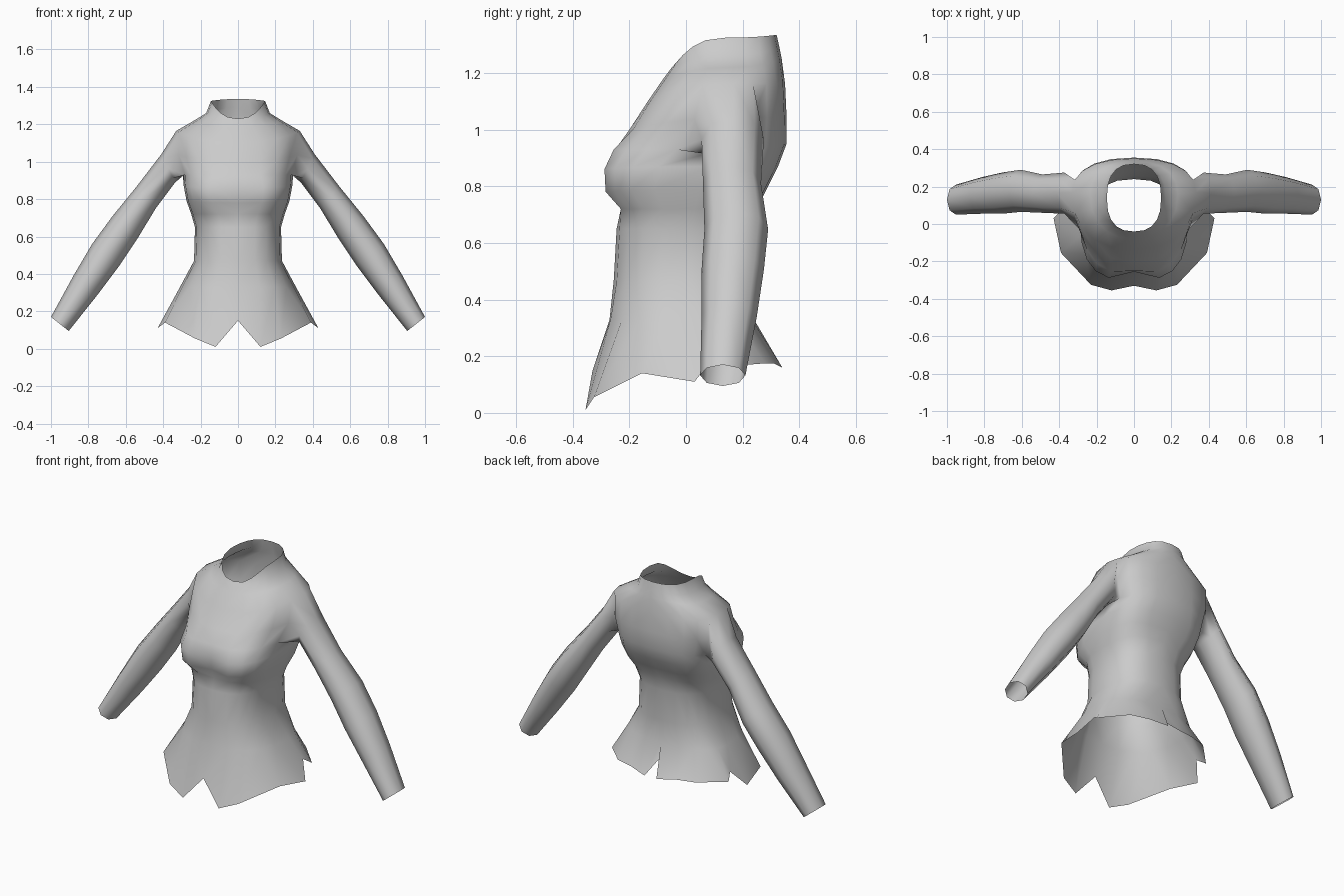
import bpy, bmesh
from math import sin, cos, pi, copysign

cube = bpy.data.objects.get("Cube")
if cube:
    bpy.data.objects.remove(cube)

COLS = 10                 # half-ring divisions, front centre to back centre
SIDE = COLS // 2

# Ragged hem corners, front centre to back centre
HEM = [(0, -.33, .15), (.12, -.355, .01), (.23, -.325, .055), (.39, -.155, .14),
       (.43, .03, .11), (.365, .1, .2), (.39, .15, .165), (.26, .28, .175),
       (.15, .31, .175), (.04, .34, .16), (0, .255, .24)]

# Torso rings: half width, y front/side/back, z front/side/back, boxiness, cleavage
RINGS = [
    (.31, -.28, .05, .24, .33, .33, .33, .85, .01),
    (.235, -.255, .02, .245, .47, .47, .47, .8, 0),
    (.23, -.245, .02, .24, .65, .65, .65, .8, 0),
    (.25, -.24, .03, .26, .72, .72, .74, .75, .01),
    (.275, -.295, .05, .29, .78, .79, .8, .65, .04),
    (.29, -.3, .08, .325, .86, .87, .87, .65, .045),
    (.295, -.27, .13, .355, .93, .93, .95, .75, .02),
    (.33, -.2, .165, .355, 1, 1.04, 1.05, .85, 0),
    (.33, -.135, .17, .35, 1.1, 1.165, 1.16, .85, 0),
    (.235, -.08, .16, .338, 1.18, 1.22, 1.25, .9, 0),
    (.17, -.05, .14, .33, 1.22, 1.26, 1.29, .85, 0),
    (.145, -.04, .14, .32, 1.23, 1.325, 1.335, .8, 0),
]
HOLE = 7                  # ring row at the bottom of the armhole

# Sleeve rings: top x, z, bottom x, z, y front, y back
SLEEVE = [
    (.41, 1.04, .335, .89, .055, .275),
    (.54, .87, .44, .75, .06, .265),
    (.67, .71, .54, .585, .065, .29),
    (.78, .56, .63, .45, .055, .275),
    (.88, .39, .75, .29, .055, .25),
    (1, .17, .905, .095, .05, .21),
]


def spow(v, p):
    return copysign(abs(v) ** p, v)


def torso_point(ring, col):
    w, yf, ys, yb, zf, zs, zb, p, cleft = ring
    a = -pi / 2 + pi * col / COLS
    s, c = sin(a), max(cos(a), 0)
    y_end, z_end = (yf, zf) if s < 0 else (yb, zb)
    x = 0 if col in (0, COLS) else w * spow(c, p)
    y = ys + (y_end - ys) * spow(abs(s), p)
    if col == 0:
        y += cleft
    return x, y, zs + (z_end - zs) * s * s


bm = bmesh.new()

# Torso skin, leaving the armhole open
rows = [[bm.verts.new(p) for p in HEM]]
for i, ring in enumerate(RINGS, 1):
    rows.append([None if i == HOLE + 1 and c == SIDE
                 else bm.verts.new(torso_point(ring, c)) for c in range(COLS + 1)])
for lower, upper in zip(rows, rows[1:]):
    for c in range(COLS):
        quad = (lower[c], lower[c + 1], upper[c + 1], upper[c])
        if None not in quad:
            bm.faces.new(quad)

# Sleeve grown out of the armhole edge
bot, mid, top = rows[HOLE:HOLE + 3]
b, f = SIDE + 1, SIDE - 1
loop = [top[SIDE], top[b], mid[b], bot[b], bot[SIDE], bot[f], mid[f], top[f]]
n = len(loop)
for tx, tz, bx, bz, y0, y1 in SLEEVE:
    new = []
    for k in range(n):
        a = 2 * pi * k / n
        new.append(bm.verts.new(((tx + bx) / 2 + (tx - bx) / 2 * cos(a),
                                 (y0 + y1) / 2 + (y1 - y0) / 2 * sin(a),
                                 (tz + bz) / 2 + (tz - bz) / 2 * cos(a))))
    for k in range(n):
        j = (k + 1) % n
        bm.faces.new((loop[k], new[k], new[j], loop[j]))
    loop = new

# Outward-facing, smooth skin
bmesh.ops.recalc_face_normals(bm, faces=bm.faces)
chest = next(fc for fc in bm.faces if rows[5][0] in fc.verts)
if chest.normal.y > 0:
    bmesh.ops.reverse_faces(bm, faces=bm.faces)
for face in bm.faces:
    face.smooth = True

mesh = bpy.data.meshes.new("blouse")
bm.to_mesh(mesh)
bm.free()
blouse = bpy.data.objects.new("blouse", mesh)
bpy.context.collection.objects.link(blouse)

# Second half by mirroring
mirror = blouse.modifiers.new("mirror", 'MIRROR')
mirror.use_clip = True
mirror.merge_threshold = .001

# Cloth colour
GREY = (.6, .6, .6, 1)
cloth = bpy.data.materials.new("grey cloth")
cloth.use_nodes = True
cloth.diffuse_color = GREY
cloth.node_tree.nodes["Principled BSDF"].inputs["Base Color"].default_value = GREY
mesh.materials.append(cloth)
